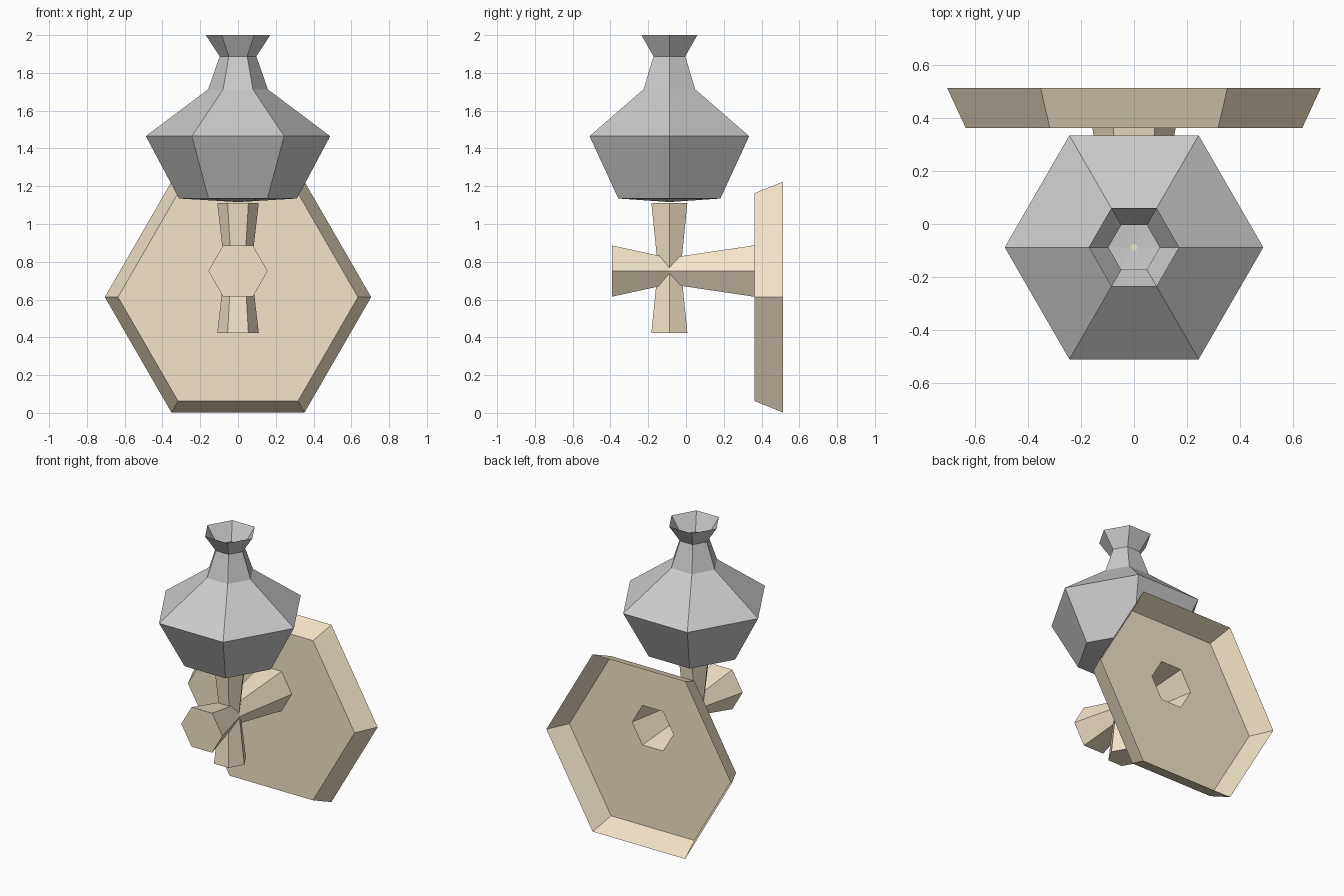
import bpy, math

if "Cube" in bpy.data.objects:
    bpy.data.objects.remove(bpy.data.objects["Cube"])

tan = bpy.data.materials.new("tan")
tan.diffuse_color = (0.90, 0.78, 0.58, 1)
tan.use_nodes = True
tan.node_tree.nodes["Principled BSDF"].inputs["Base Color"].default_value = tan.diffuse_color


def loft(name, rings, axis, start_cap=False, end_cap=False, mat=None):
    """Skin hexagonal rings given as (centre, radius) along axis 'y' or 'z'."""
    verts, faces = [], []
    for (x, y, z), r in rings:
        for i in range(6):
            a = math.radians(60 * i)
            c, s = r * math.cos(a), r * math.sin(a)
            verts.append((x + c, y + s, z) if axis == 'z' else (x + c, y, z - s))
    for k in range(len(rings) - 1):
        for i in range(6):
            j = (i + 1) % 6
            faces.append((6*k + i, 6*k + j, 6*k + 6 + j, 6*k + 6 + i))
    n = len(verts)
    if start_cap:
        faces.append(tuple(range(5, -1, -1)))
    if end_cap:
        faces.append(tuple(range(n - 6, n)))
    mesh = bpy.data.meshes.new(name)
    mesh.from_pydata(verts, [], faces)
    mesh.update()
    if mat:
        mesh.materials.append(mat)
    obj = bpy.data.objects.new(name, mesh)
    bpy.context.collection.objects.link(obj)
    return obj


AXIS_Y = -0.088   # where the post and lamp stand
ARM_Z = 0.751

# wall plate: dish open at the back, with a hole where the hollow arm joins
loft("wall_plate", [((0, 0.362, ARM_Z), 0.157),
                    ((0, 0.362, 0.613), 0.635),
                    ((0, 0.513, 0.613), 0.705)], 'y', mat=tan)

# waisted arm: capped at the front, open into the plate
loft("arm", [((0, -0.393, ARM_Z), 0.157),
             ((0, AXIS_Y, ARM_Z), 0.08),
             ((0, 0.362, ARM_Z), 0.157)], 'y', start_cap=True, mat=tan)

# waisted upright post
loft("post", [((0, AXIS_Y, z), r) for z, r in
              ((0.424, 0.11), (0.768, 0.07), (1.112, 0.11))],
     'z', True, True, mat=tan)

# lamp vessel: thin shell, open neck and tiny hole in the base
loft("lamp_vessel", [((0, AXIS_Y, z), r) for z, r in
                     ((1.117, 0.014), (1.135, 0.312), (1.465, 0.488), (1.713, 0.158),
                      (1.888, 0.097), (2.0, 0.171))], 'z')
